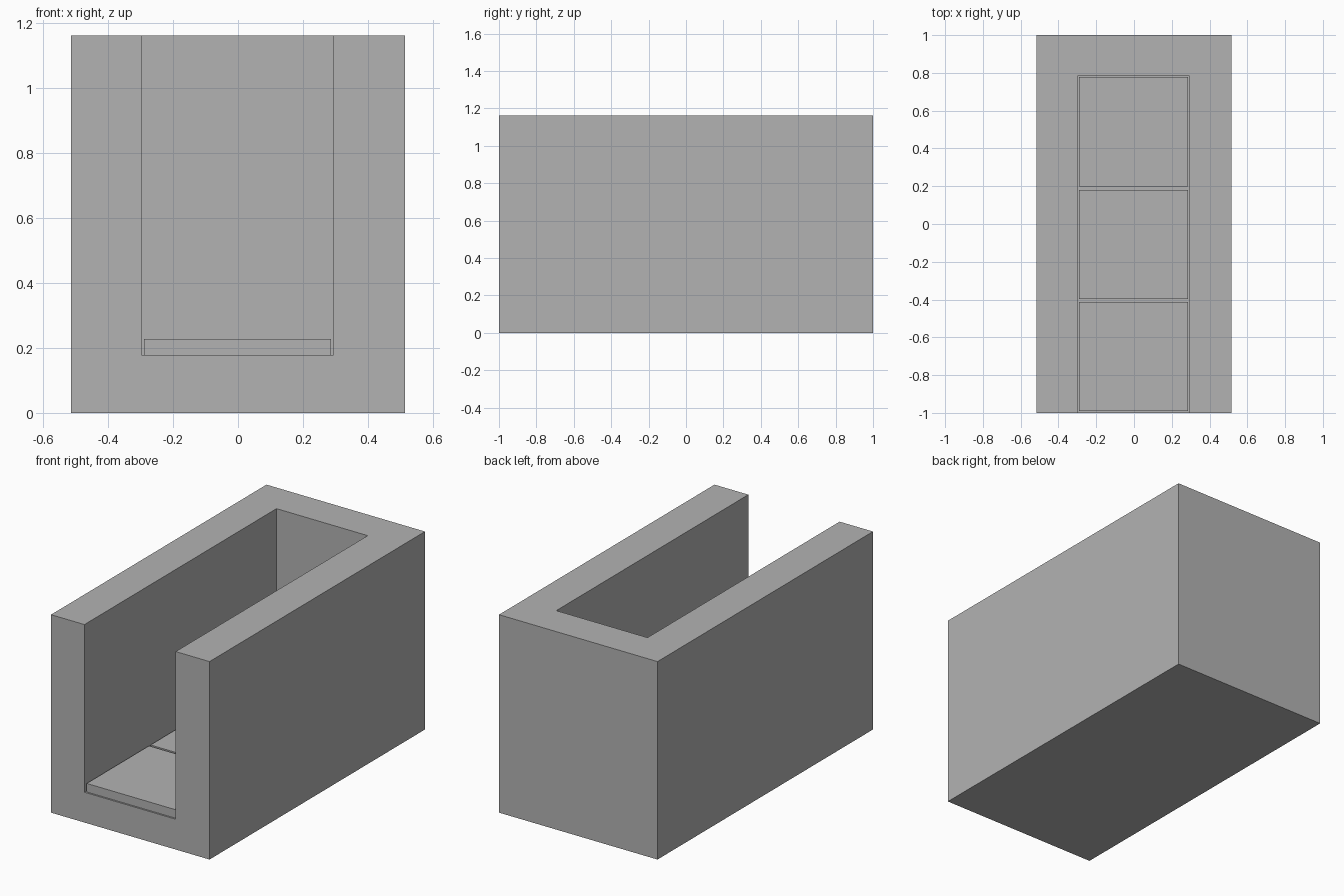
import bpy

default_cube = bpy.data.objects.get("Cube")
if default_cube:
    bpy.data.objects.remove(default_cube, do_unlink=True)

# Single plain grey finish
grey = bpy.data.materials.new("plain grey")
grey.use_nodes = True
colour = (0.45, 0.45, 0.45, 1)
grey.diffuse_color = colour
grey.node_tree.nodes["Principled BSDF"].inputs["Base Color"].default_value = colour


def box(name, x, y, z):
    """Box spanning the (min, max) range on each axis."""
    bpy.ops.mesh.primitive_cube_add(size=1)
    obj = bpy.context.object
    obj.name = obj.data.name = name
    for v in obj.data.vertices:
        v.co = [lo if c < 0 else hi for c, (lo, hi) in zip(v.co, (x, y, z))]
    obj.data.materials.append(grey)
    return obj


# Trough: solid block with a channel open at the top and front
FLOOR = 0.178
trough = box("trough", (-0.515, 0.515), (-1, 1), (0, 1.163))
cutter = box("channel_cutter", (-0.298, 0.295), (-1.2, 0.783), (FLOOR, 1.4))
cutter.hide_render = True
cut = trough.modifiers.new("channel", 'BOOLEAN')
cut.operation = 'DIFFERENCE'
cut.solver = 'EXACT'
cut.object = cutter
bpy.context.view_layer.objects.active = trough
bpy.ops.object.modifier_apply(modifier=cut.name)
bpy.data.objects.remove(cutter, do_unlink=True)

# Row of slabs lying on the channel floor
for place, start in (("front", -0.99), ("middle", -0.398), ("back", 0.199)):
    box(place + "_floor_slab", (-0.29, 0.287), (start, start + 0.578),
        (FLOOR, FLOOR + 0.05))
